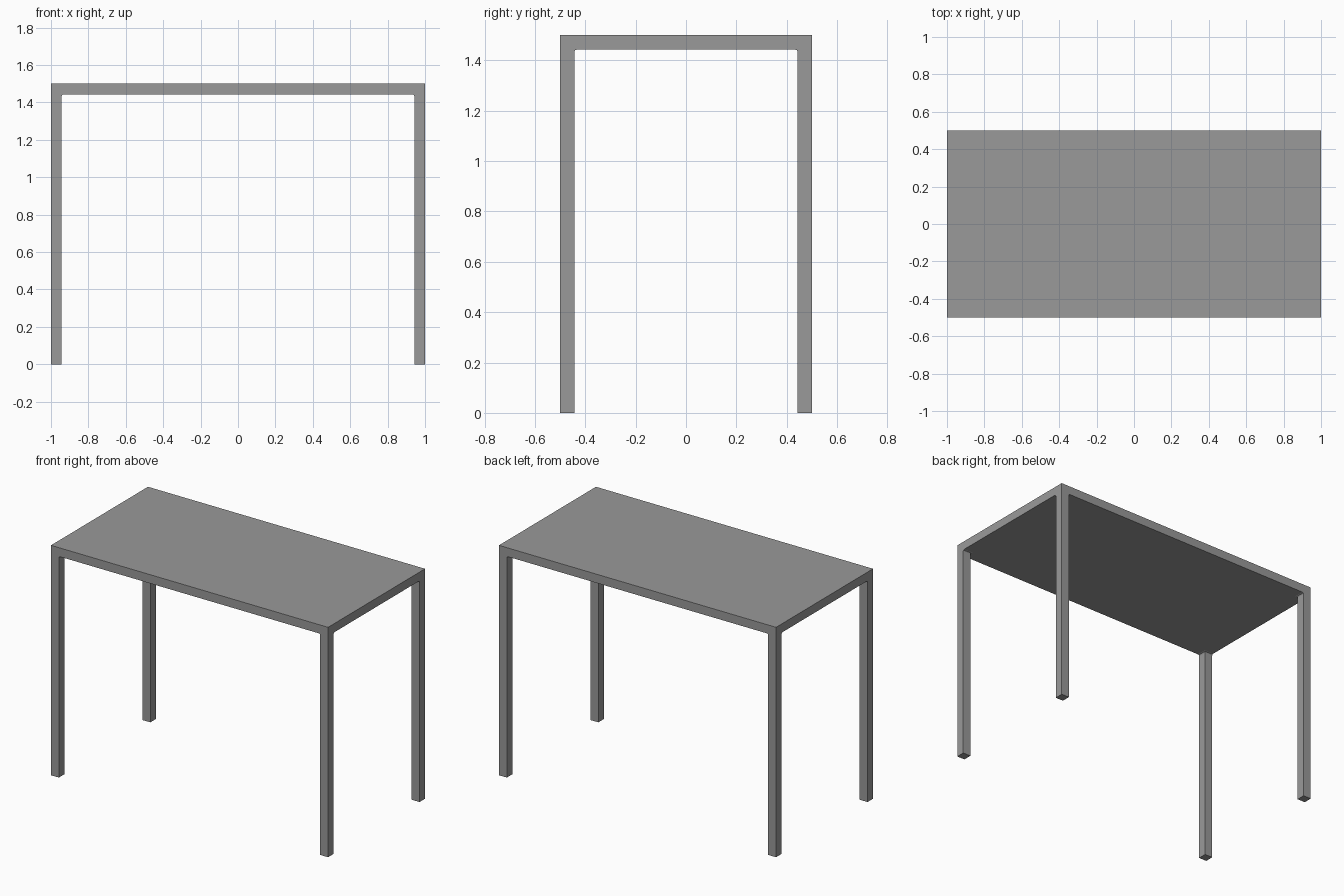
import bpy, bmesh

if "Cube" in bpy.data.objects:
    bpy.data.objects.remove(bpy.data.objects["Cube"])

LENGTH, DEPTH, HEIGHT = 2.0, 1.0, 1.5
T = 0.057      # leg width and top thickness
F = 0.01       # small flare where a leg meets the top

# Dark grey finish shared by all parts
grey = bpy.data.materials.new("dark_grey")
grey.diffuse_color = (0.32, 0.32, 0.32, 1.0)
grey.use_nodes = True
grey.node_tree.nodes["Principled BSDF"].inputs["Base Color"].default_value = grey.diffuse_color


def make_object(name, bm):
    bmesh.ops.recalc_face_normals(bm, faces=bm.faces)
    mesh = bpy.data.meshes.new(name)
    bm.to_mesh(mesh)
    bm.free()
    mesh.materials.append(grey)
    obj = bpy.data.objects.new(name, mesh)
    bpy.context.collection.objects.link(obj)
    return obj


# Table top: solid slab
bm = bmesh.new()
bmesh.ops.create_cube(bm, size=1.0)
for v in bm.verts:
    v.co.x *= LENGTH
    v.co.y *= DEPTH
    v.co.z = HEIGHT - T / 2 + v.co.z * T
make_object("table_top", bm)

# Legs: square section, flush with the outer corner, inner sides flare at the top
under = HEIGHT - T
sections = [(0, T), (under - F, T), (under - 0.3 * F, T + 0.3 * F), (under, T + F)]
bm = bmesh.new()
rings = []
for z, w in sections:
    x0, x1 = LENGTH / 2 - w, LENGTH / 2
    y0, y1 = DEPTH / 2 - w, DEPTH / 2
    rings.append([bm.verts.new((x, y, z))
                  for x, y in ((x0, y0), (x1, y0), (x1, y1), (x0, y1))])
for a, b in zip(rings, rings[1:]):
    for i in range(4):
        j = (i + 1) % 4
        bm.faces.new((a[i], a[j], b[j], b[i]))
bm.faces.new(rings[0][::-1])
bm.faces.new(rings[-1])
legs = make_object("legs", bm)

# Mirror the one leg to all four corners
mirror = legs.modifiers.new("mirror_corners", 'MIRROR')
mirror.use_axis = (True, True, False)
